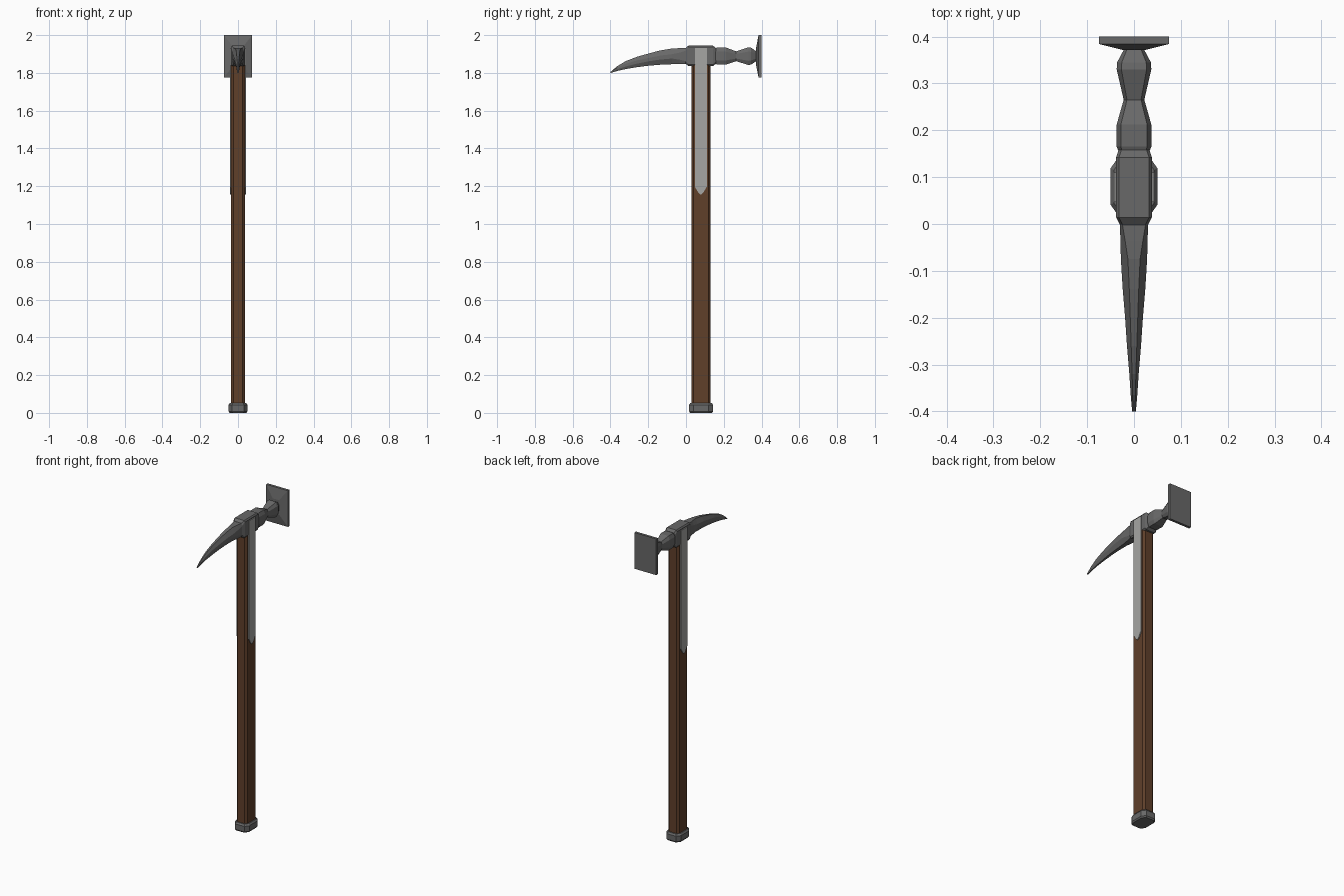
import bpy, bmesh
from mathutils import Vector


def material(name, rgb):
    m = bpy.data.materials.new(name)
    m.diffuse_color = (*rgb, 1)
    return m


STEEL = material("dark steel", (0.14, 0.14, 0.14))
PALE = material("pale steel", (0.38, 0.38, 0.37))
WOOD = material("brown wood", (0.115, 0.05, 0.023))


def loft(name, rings, mat):
    """Skin a list of equal-length point rings and cap both ends."""
    bm = bmesh.new()
    vs = [[bm.verts.new(p) for p in r] for r in rings]
    n = len(vs[0])
    for a, b in zip(vs, vs[1:]):
        for i in range(n):
            j = (i + 1) % n
            bm.faces.new((a[i], a[j], b[j], b[i]))
    bm.faces.new(vs[0])
    bm.faces.new(vs[-1])
    bmesh.ops.recalc_face_normals(bm, faces=bm.faces)
    me = bpy.data.meshes.new(name)
    bm.to_mesh(me)
    bm.free()
    me.materials.append(mat)
    ob = bpy.data.objects.new(name, me)
    bpy.context.collection.objects.link(ob)
    return ob


def octagon(hu, hv, cu, cv):
    """Rectangle of half sizes hu, hv with corners cut by cu, cv."""
    a, b = hu - cu, hv - cv
    return [(hu, -b), (hu, b), (a, hv), (-a, hv), (-hu, b), (-hu, -b), (-a, -hv), (a, -hv)]


def upright(z, hx, hy, cx, cy):
    return [(u, 0.08 + v, z) for u, v in octagon(hx, hy, cx, cy)]


def along(y, z0, z1, hx, cx, cz):
    return [(u, y, (z0 + z1) / 2 + v) for u, v in octagon(hx, (z1 - z0) / 2, cx, cz)]


# wooden shaft and its steel foot
loft("shaft", [upright(z, 0.037, 0.05, 0.012, 0.011) for z in (0.03, 1.86)], WOOD)
loft("foot_cap", [upright(0, 0.044, 0.058, 0.017, 0.023),
                  upright(0.008, 0.05, 0.064, 0.018, 0.025),
                  upright(0.042, 0.05, 0.064, 0.018, 0.025),
                  upright(0.052, 0.043, 0.057, 0.016, 0.022)], STEEL)

# central socket of the head
loft("head_socket", [along(-0.002, 1.848, 1.932, 0.030, 0.006, 0.014),
                     along(0.014, 1.836, 1.945, 0.038, 0.006, 0.008),
                     along(0.142, 1.836, 1.945, 0.038, 0.006, 0.008),
                     along(0.158, 1.848, 1.932, 0.033, 0.006, 0.014)], STEEL)

# curved spike
loft("spike", [along(*s) for s in (
    (0.000, 1.848, 1.932, 0.030, 0.005, 0.014),
    (-0.035, 1.846, 1.931, 0.029, 0.010, 0.024),
    (-0.075, 1.846, 1.929, 0.028, 0.015, 0.030),
    (-0.140, 1.843, 1.918, 0.024, 0.014, 0.027),
    (-0.200, 1.838, 1.902, 0.019, 0.011, 0.023),
    (-0.260, 1.830, 1.885, 0.015, 0.009, 0.019),
    (-0.320, 1.820, 1.862, 0.010, 0.006, 0.014),
    (-0.365, 1.810, 1.835, 0.007, 0.004, 0.008),
    (-0.400, 1.799, 1.805, 0.004, 0.002, 0.002))], STEEL)

# waisted hammer neck
loft("hammer_neck", [along(*s) for s in (
    (0.155, 1.848, 1.930, 0.033, 0.008, 0.020),
    (0.165, 1.844, 1.934, 0.037, 0.009, 0.022),
    (0.212, 1.844, 1.934, 0.037, 0.009, 0.022),
    (0.265, 1.862, 1.914, 0.022, 0.007, 0.014),
    (0.330, 1.842, 1.935, 0.037, 0.010, 0.022),
    (0.345, 1.844, 1.933, 0.036, 0.010, 0.022),
    (0.375, 1.864, 1.912, 0.020, 0.006, 0.012))], STEEL)


# square striking plate with a tapered back
def plate_ring(y, hx, hz):
    return [(sx * hx, y, 1.8875 + sz * hz) for sx, sz in ((1, -1), (1, 1), (-1, 1), (-1, -1))]


loft("striking_plate", [plate_ring(0.371, 0.022, 0.045), plate_ring(0.384, 0.075, 0.1125),
                        plate_ring(0.4, 0.075, 0.1125)], STEEL)

# pale pointed straps on both sides
outline = [(0.047, 1.932), (0.047, 1.197), (0.066, 1.165), (0.078, 1.155),
           (0.091, 1.165), (0.110, 1.197), (0.110, 1.932)]
for side, label in ((1, "right"), (-1, "left")):
    loft("strap_" + label, [[(side * x, y, z) for y, z in outline] for x in (0.034, 0.043)], PALE)
